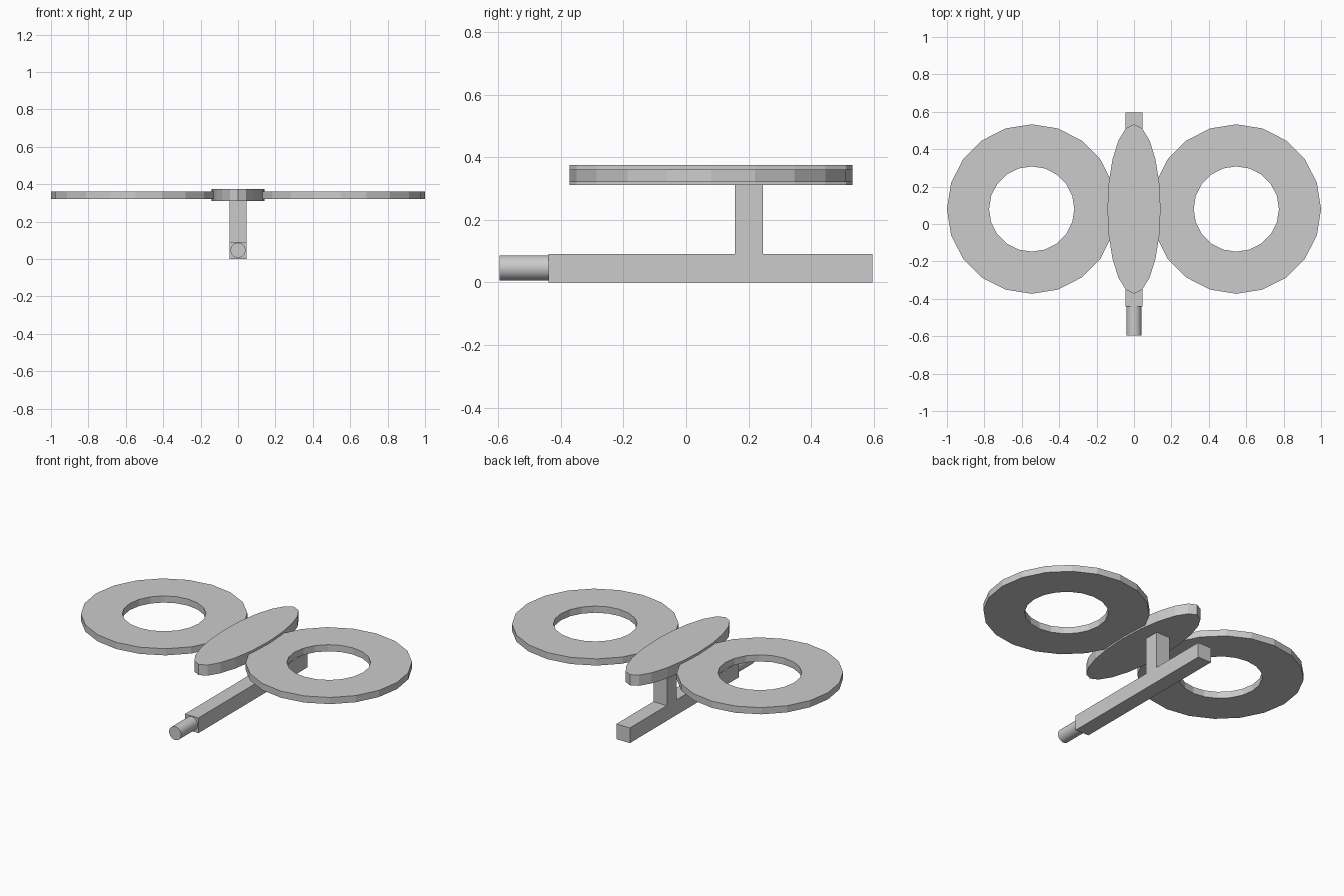
import bpy, bmesh
from math import cos, sin, pi, radians

if "Cube" in bpy.data.objects:
    bpy.data.objects.remove(bpy.data.objects["Cube"])

SIDES = 20
CY = 0.08  # common centre of the rings and the oval


def make_object(name, bm):
    bmesh.ops.recalc_face_normals(bm, faces=bm.faces)
    mesh = bpy.data.meshes.new(name)
    bm.to_mesh(mesh)
    bm.free()
    obj = bpy.data.objects.new(name, mesh)
    bpy.context.collection.objects.link(obj)
    return obj


def box(name, lo, hi):
    bm = bmesh.new()
    bmesh.ops.create_cube(bm, size=1)
    for v in bm.verts:
        v.co = [(a + b) / 2 + c * (b - a) for a, b, c in zip(lo, hi, v.co)]
    return make_object(name, bm)


def loop(bm, cx, rx, ry, z):
    return [bm.verts.new((cx + rx * cos(2 * pi * i / SIDES),
                          CY + ry * sin(2 * pi * i / SIDES), z))
            for i in range(SIDES)]


def bridge(bm, a, b):
    for i in range(SIDES):
        j = (i + 1) % SIDES
        bm.faces.new((a[i], a[j], b[j], b[i]))


def flat_ring(name, cx, outer, inner, z0, z1):
    bm = bmesh.new()
    loops = [loop(bm, cx, r, r, z) for r, z in
             ((outer, z0), (outer, z1), (inner, z1), (inner, z0))]
    for k in range(4):
        bridge(bm, loops[k], loops[(k + 1) % 4])
    return make_object(name, bm)


# Pair of flat side rings
for side, sx in (("left", -1), ("right", 1)):
    flat_ring(side + "_ring", sx * 0.547, 0.453, 0.228, 0.321, 0.361)

# Oval plate between the rings
bm = bmesh.new()
bottom = loop(bm, 0, 0.142, 0.453, 0.311)
top = loop(bm, 0, 0.142, 0.453, 0.375)
bridge(bm, bottom, top)
bm.faces.new(top)
bm.faces.new(bottom[::-1])
make_object("oval_plate", bm)

# Base beam and upright post
box("base_beam", (-0.045, -0.44, 0), (0.045, 0.597, 0.091))
box("support_post", (-0.045, 0.156, 0.091), (0.045, 0.246, 0.312))

# Round peg at the front of the beam
bpy.ops.mesh.primitive_cylinder_add(vertices=32, radius=0.04, depth=0.157,
                                    location=(0, -0.5185, 0.047),
                                    rotation=(pi / 2, 0, 0))
bpy.context.object.name = "front_peg"
bpy.ops.object.shade_smooth_by_angle(angle=radians(30))
